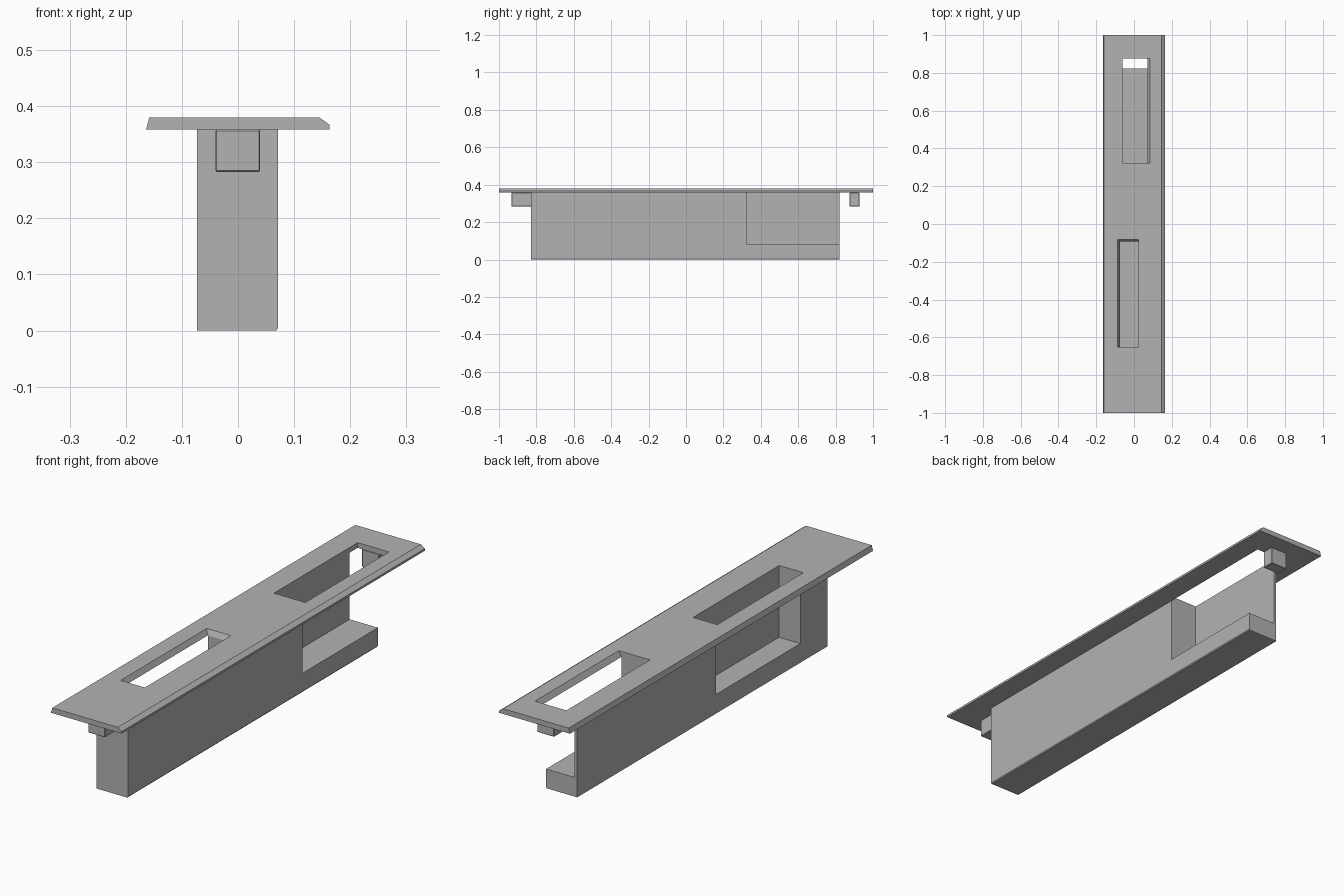
import bpy
import bmesh

default = bpy.data.objects.get("Cube")
if default:
    bpy.data.objects.remove(default, do_unlink=True)

grey = bpy.data.materials.new("plain grey")
grey.use_nodes = True
grey.diffuse_color = (0.45, 0.45, 0.45, 1)
grey.node_tree.nodes["Principled BSDF"].inputs["Base Color"].default_value = grey.diffuse_color

PLATE_BASE, PLATE_TOP = 0.358, 0.38
FLOOR = 0.08


def prism(name, lower, upper):
    """Solid between two matching rings of points."""
    bm = bmesh.new()
    a = [bm.verts.new(p) for p in lower]
    b = [bm.verts.new(p) for p in upper]
    n = len(a)
    bm.faces.new(a)
    bm.faces.new(b)
    for i in range(n):
        j = (i + 1) % n
        bm.faces.new((a[i], a[j], b[j], b[i]))
    bmesh.ops.recalc_face_normals(bm, faces=bm.faces)
    mesh = bpy.data.meshes.new(name)
    bm.to_mesh(mesh)
    bm.free()
    mesh.materials.append(grey)
    obj = bpy.data.objects.new(name, mesh)
    bpy.context.collection.objects.link(obj)
    return obj


def ring(x0, x1, y0, y1, z):
    return [(x0, y0, z), (x1, y0, z), (x1, y1, z), (x0, y1, z)]


def box(name, x0, x1, y0, y1, z0, z1):
    return prism(name, ring(x0, x1, y0, y1, z0), ring(x0, x1, y0, y1, z1))


def profile(name, points, y0, y1):
    """Cross-section in x and z, run along y."""
    return prism(name, [(x, y0, z) for x, z in points], [(x, y1, z) for x, z in points])


def cut(obj, cutter):
    cutter.hide_render = True
    mod = obj.modifiers.new("cut", "BOOLEAN")
    mod.operation = "DIFFERENCE"
    mod.solver = "EXACT"
    mod.object = cutter
    bpy.context.view_layer.objects.active = obj
    bpy.ops.object.modifier_apply(modifier=mod.name)
    bpy.data.objects.remove(cutter, do_unlink=True)


def slot_cutter(name, base, top):
    """Slot with sloping sides, carried past both faces of the plate."""
    below = [2 * b - t for b, t in zip(base, top)]
    above = [2 * t - b for b, t in zip(base, top)]
    h = PLATE_TOP - PLATE_BASE
    return prism(name, ring(*below, PLATE_BASE - h), ring(*above, PLATE_TOP + h))


# Cover plate with sloped long edges
plate = profile("cover_plate", [(-0.164, PLATE_BASE), (0.163, PLATE_BASE), (0.163, 0.367),
                                (0.145, PLATE_TOP), (-0.158, PLATE_TOP)], -1, 1)
cut(plate, slot_cutter("rear_slot_cutter", (-0.06, 0.071, 0.323, 0.875),
                       (-0.06, 0.085, 0.323, 0.875)))
cut(plate, slot_cutter("front_slot_cutter", (-0.075, 0.025, -0.65, -0.093),
                       (-0.087, 0.025, -0.65, -0.082)))

# Body with one eased lower edge
body = profile("body", [(-0.073, 0), (0.068, 0), (0.071, 0.004),
                        (0.071, PLATE_BASE), (-0.073, PLATE_BASE)], -0.828, 0.822)
# Rear pocket open to the side and end, front pocket open to the other side
cut(body, box("rear_pocket_cutter", -0.06, 0.2, 0.323, 1, FLOOR, 0.5))
cut(body, box("front_pocket_cutter", -0.2, 0.025, -0.65, -0.093, FLOOR, 0.5))

# Locating tabs under the plate ends
for name, y0, y1 in (("front_tab", -0.933, -0.828), ("rear_tab", 0.875, 0.927)):
    tab = box(name, -0.04, 0.039, y0, y1, 0.283, PLATE_BASE)
    bevel = tab.modifiers.new("eased edges", "BEVEL")
    bevel.width = 0.002
    bevel.segments = 1
